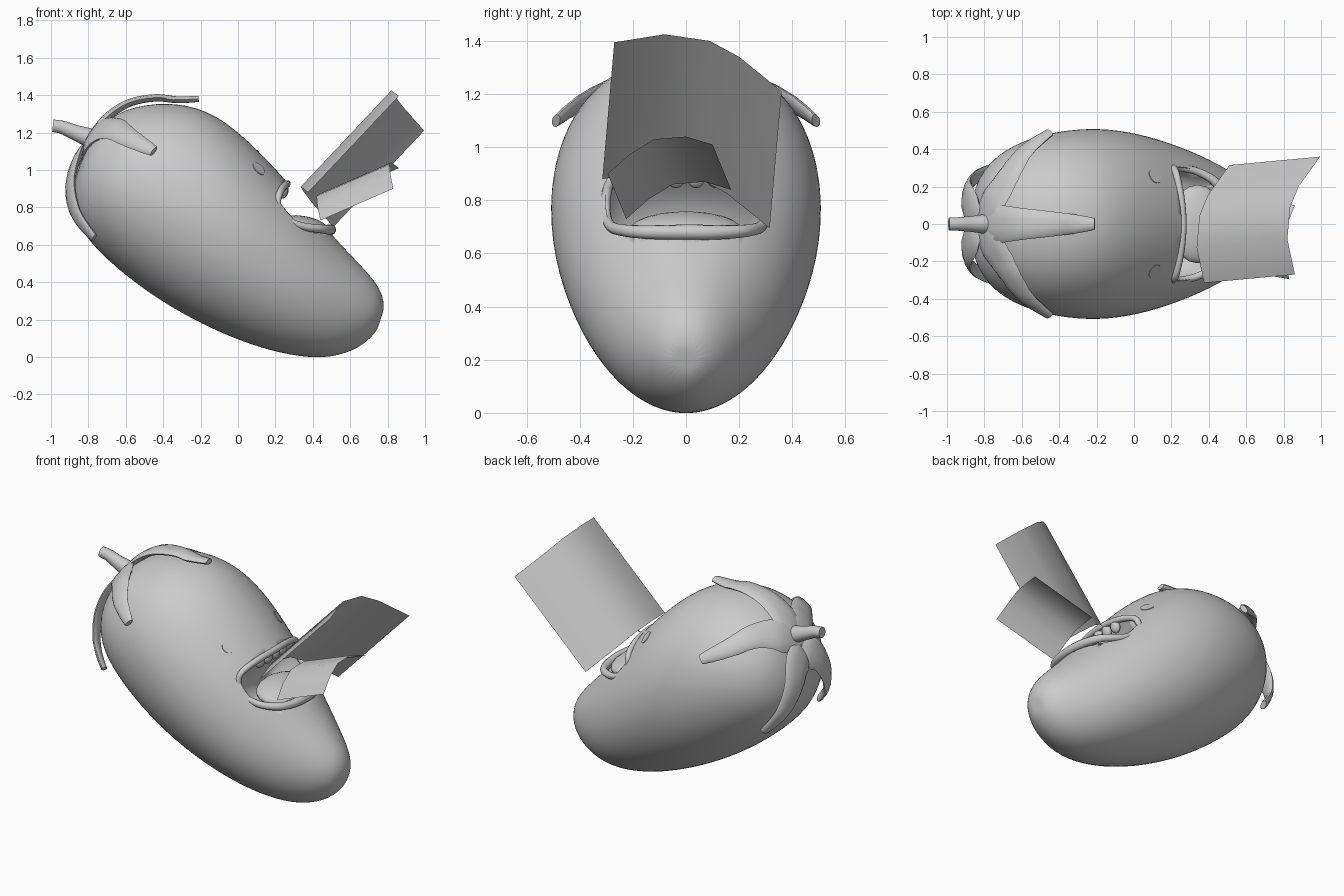
import bpy, bmesh, math
from mathutils import Vector as V
from mathutils.bvhtree import BVHTree

if "Cube" in bpy.data.objects:
    bpy.data.objects.remove(bpy.data.objects["Cube"])


def loft(name, rings, subsurf=0, closed=True, caps=True, angle=60):
    """Skin a list of equal-length point rings into a smooth object."""
    bm = bmesh.new()
    rows = [[bm.verts.new(p) for p in r] for r in rings]
    n = len(rows[0])
    for a, b in zip(rows, rows[1:]):
        for i in range(n if closed else n - 1):
            j = (i + 1) % n
            bm.faces.new((a[i], a[j], b[j], b[i]))
    if caps:
        for r in (rows[0], rows[-1]):
            c = bm.verts.new(sum((v.co for v in r), V()) / n)
            for i in range(n):
                bm.faces.new((r[i], r[(i + 1) % n], c))
    bmesh.ops.remove_doubles(bm, verts=bm.verts, dist=1e-5)
    bmesh.ops.recalc_face_normals(bm, faces=bm.faces)
    me = bpy.data.meshes.new(name)
    bm.to_mesh(me)
    bm.free()
    ob = bpy.data.objects.new(name, me)
    bpy.context.collection.objects.link(ob)
    bpy.ops.object.select_all(action='DESELECT')
    ob.select_set(True)
    bpy.context.view_layer.objects.active = ob
    bpy.ops.object.shade_smooth_by_angle(angle=math.radians(angle))
    if subsurf:
        m = ob.modifiers.new("smooth", 'SUBSURF')
        m.levels = m.render_levels = subsurf
    return ob


def spline(pts, steps=4, cyclic=False):
    """Catmull-Rom resampling of a list of vectors."""
    pts, out, n = [V(p) for p in pts], [], len(pts)
    for i in range(n if cyclic else n - 1):
        get = (lambda k: pts[k % n]) if cyclic else (lambda k: pts[max(0, min(n - 1, k))])
        a, b, c, d = (get(i + k) for k in (-1, 0, 1, 2))
        for s in range(steps):
            t = s / steps
            out.append(0.5 * (2 * b + (c - a) * t + (2 * a - 5 * b + 4 * c - d) * t * t
                              + (3 * b - a - 3 * c + d) * t ** 3))
    return out if cyclic else out + [pts[-1]]


def sweep(name, path, widths, thick, up_of, cyclic=False, sides=10):
    """Elliptical tube along a path; up_of gives the thickness direction."""
    rings, n = [], len(path)
    for i, p in enumerate(path):
        if cyclic:
            t = path[(i + 1) % n] - path[i - 1]
        else:
            t = path[min(n - 1, i + 1)] - path[max(0, i - 1)]
        t.normalize()
        side = t.cross(up_of(p)).normalized()
        up = side.cross(t)
        f = i / (n - 1) * (len(widths) - 1)
        k = min(int(f), len(widths) - 2)
        w = widths[k] + (widths[k + 1] - widths[k]) * (f - k)
        th = thick(w)
        rings.append([p + side * w * math.cos(a) + up * th * math.sin(a)
                      for a in (2 * math.pi * s / sides for s in range(sides))])
    if cyclic:
        rings.append(rings[0])
    return loft(name, rings, caps=not cyclic)


def ball(name, loc, scale, rot=0):
    bpy.ops.mesh.primitive_uv_sphere_add(segments=20, ring_count=12, location=loc, rotation=(0, rot, 0))
    ob = bpy.context.object
    ob.name, ob.scale = name, scale
    bpy.ops.object.shade_smooth()
    return ob


# Body: sections as (top x, top z, bottom x, bottom z, half width)
sections = [(-.79, 1.15, -.85, 1.02, .09), (-.74, 1.24, -.89, .89, .22), (-.60, 1.335, -.865, .71, .36),
            (-.38, 1.37, -.76, .565, .46), (-.16, 1.33, -.53, .37, .513), (.02, 1.197, -.30, .225, .517),
            (.19, 1.027, -.08, .117, .48), (.37, .815, .13, .04, .415), (.52, .635, .33, -.004, .335),
            (.665, .485, .50, -.008, .24), (.765, .37, .65, .045, .15), (.785, .27, .74, .13, .07)]
rings = []
for tx, tz, bx, bz, w in sections:
    c, h = V(((tx + bx) / 2, 0, (tz + bz) / 2)), V(((tx - bx) / 2, 0, (tz - bz) / 2))
    rings.append([c + h * math.sin(a) + V((0, w, 0)) * math.cos(a)
                  for a in (2 * math.pi * i / 24 for i in range(24))])
body = loft("body", rings, subsurf=2)
bpy.context.view_layer.update()
tree = BVHTree.FromObject(body, bpy.context.evaluated_depsgraph_get())


def outward(p):
    return tree.find_nearest(p)[1]


def hug(p, low, high):
    """Keep a point between two heights above the body surface."""
    loc, nor, _, _ = tree.find_nearest(p)
    d = (p - loc).dot(nor)
    return p + nor * (max(low, min(high, d)) - d)


# Mouth opening: half loop mirrored across y
half = [(.262, 0, .925), (.25, .15, .915), (.225, .27, .88), (.212, .30, .82), (.245, .30, .745),
        (.34, .28, .70), (.44, .22, .685), (.485, .12, .68), (.495, 0, .68)]
loop = spline(half + [(x, -y, z) for x, y, z in half[-2:0:-1]], 4, True)
n = V((.72, 0, .69))
mid = V((.36, 0, .80))
cut = loft("mouth_cutter", [[mid + (p - mid) * s + n * d for p in loop]
                            for s, d in ((1.03, .35), (1, 0), (.97, -.12), (.8, -.24), (.4, -.29))])
cut.hide_render = True
cut.hide_set(True)
m = body.modifiers.new("mouth", 'BOOLEAN')
m.operation, m.object, m.solver = 'DIFFERENCE', cut, 'EXACT'

# Lips, tongue and teeth
sweep("lips", loop, [.02, .018, .03, .018, .02], lambda w: w, lambda p: n, True)
ball("tongue", (.34, 0, .69), (.15, .21, .065), .15)
for i in range(4):
    y = (i - 1.5) * .075
    ball("upper_tooth", (.245 - .35 * y * y, y, .885), (.025, .034, .04), .3)

# Eyes: small flush discs
for s in (-1, 1):
    loc, nor, _, _ = tree.find_nearest(V((.105, s * .25, 1.0)))
    bpy.ops.mesh.primitive_cylinder_add(vertices=24, radius=.041, depth=.006, location=loc,
                                        rotation=nor.to_track_quat('Z', 'Y').to_euler())
    bpy.context.object.name = "eye"

# Calyx: five leaves lying over the blunt end
top_leaf = [(-.81, 0, 1.10), (-.73, 0, 1.25), (-.60, 0, 1.35), (-.45, 0, 1.385), (-.32, 0, 1.375), (-.21, 0, 1.38)]
side_leaf = [(-.80, 0, 1.11), (-.74, .13, 1.20), (-.67, .26, 1.22), (-.58, .39, 1.17), (-.45, .49, 1.10)]
low_leaf = [(-.83, 0, 1.08), (-.90, .10, 1.03), (-.915, .17, .91), (-.88, .24, .76), (-.79, .31, .62)]


def leaf(name, pts):
    path = spline(pts, 5)
    path = [hug(p, .008, .02 + .04 * i / len(path)) for i, p in enumerate(path)]
    sweep(name, path, [.08, .105, .085, .068, .052, .03], lambda w: .014 + .09 * w, outward)


leaf("leaf_top", top_leaf)
for s in (-1, 1):
    leaf("leaf_side", [(x, s * y, z) for x, y, z in side_leaf])
    leaf("leaf_low", [(x, s * y, z) for x, y, z in low_leaf])

# Stem
sweep("stem", spline([(-.70, 0, 1.12), (-.78, 0, 1.165), (-.87, 0, 1.20), (-.94, 0, 1.228), (-.99, 0, 1.236)], 4),
      [.085, .055, .042, .036, .034], lambda w: w, lambda p: V((0, 0, 1)), sides=14)


# Bent sheets standing in the mouth: outer edge profile and run
def sheet(name, edge, run):
    outer = [V(p) for p in edge]
    loft(name, [[p - V(run) for p in outer], outer], closed=False, caps=False)


sheet("large_sheet", [(.86, -.27, 1.395), (.82, -.08, 1.425), (.835, .09, 1.40), (.88, .20, 1.34),
                      (.995, .36, 1.21)], (.485, .045, .515))
sheet("small_sheet", [(.83, -.295, .90), (.815, -.21, .975), (.81, -.12, 1.03), (.82, 0, 1.04),
                      (.86, .10, 1.01)], (.39, -.07, .17))
